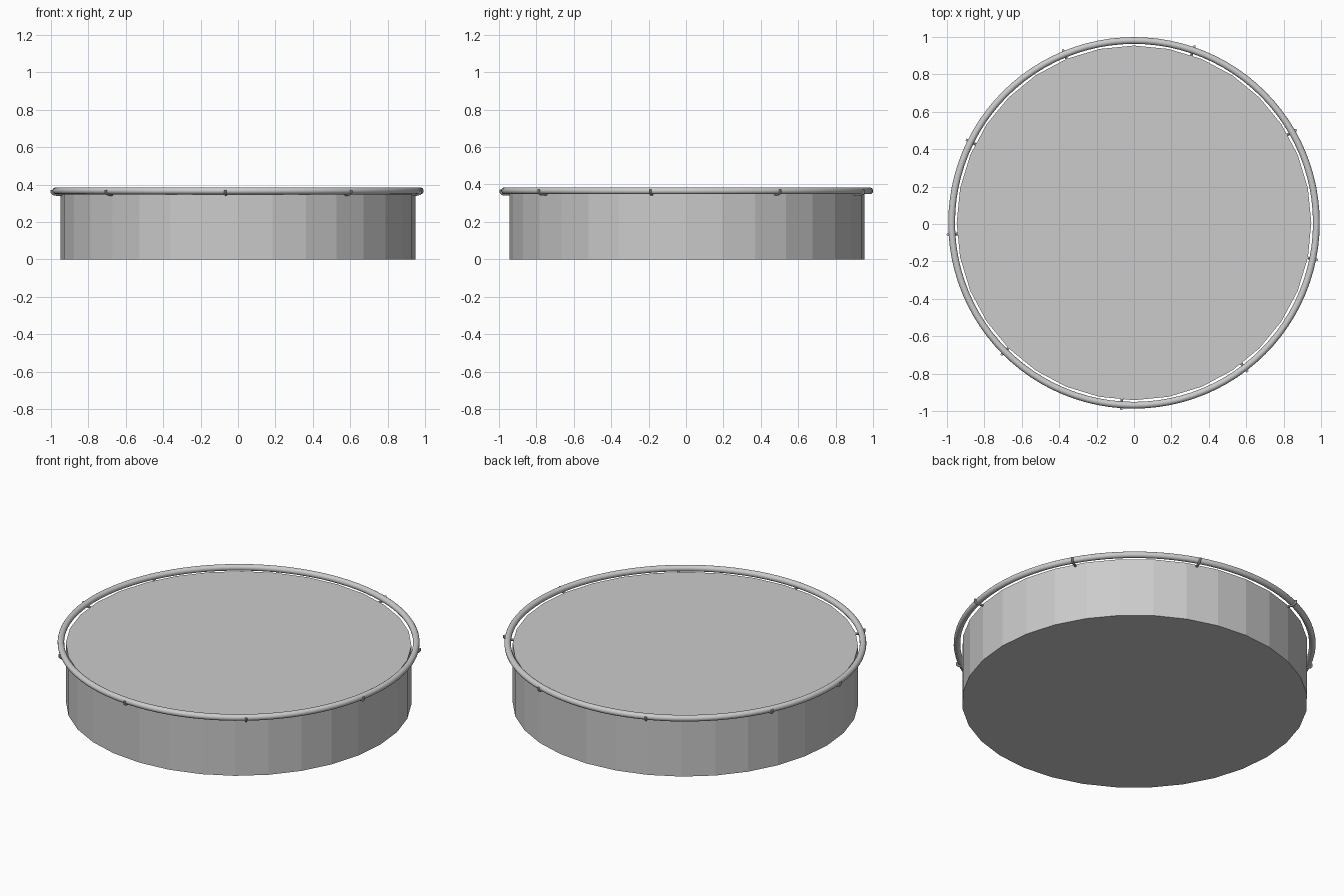
import bpy
from math import radians, cos, sin

cube = bpy.data.objects.get("Cube")
if cube:
    bpy.data.objects.remove(cube, do_unlink=True)

CENTRE_Y = 0.006
BODY_TOP = 0.355
RING_R, RING_Z, TUBE_R = 0.975, 0.366, 0.018

grey = bpy.data.materials.new("plain grey")
grey.use_nodes = True
grey.diffuse_color = (0.6, 0.6, 0.6, 1)
grey.node_tree.nodes["Principled BSDF"].inputs["Base Color"].default_value = (0.6, 0.6, 0.6, 1)


def finish(name, smooth):
    obj = bpy.context.object
    obj.name = name
    obj.data.materials.clear()
    obj.data.materials.append(grey)
    if smooth:
        bpy.ops.object.shade_smooth_by_angle(angle=radians(40))
    return obj


def hook(name, angle):
    """Thin rod that leaves the wall, dips under the ring and turns up outside it."""
    curve = bpy.data.curves.new(name, "CURVE")
    curve.dimensions = "3D"
    curve.bevel_depth = 0.007
    curve.bevel_resolution = 2
    curve.use_fill_caps = True
    path = [(0.92, 0.347), (0.975, 0.347), (0.99, 0.35), (0.997, 0.358), (0.997, 0.372)]
    spline = curve.splines.new("POLY")
    spline.points.add(len(path) - 1)
    for point, (r, z) in zip(spline.points, path):
        point.co = (r * cos(angle), r * sin(angle), z, 1)
    obj = bpy.data.objects.new(name, curve)
    obj.location.y = CENTRE_Y
    bpy.context.collection.objects.link(obj)
    bpy.ops.object.select_all(action="DESELECT")
    obj.select_set(True)
    bpy.context.view_layer.objects.active = obj
    bpy.ops.object.convert(target="MESH")
    finish(name, True)


# Faceted drum
bpy.ops.mesh.primitive_cylinder_add(vertices=32, radius=0.948, depth=BODY_TOP,
                                    location=(0, CENTRE_Y, BODY_TOP / 2))
finish("drum_body", False)

# Round rail around the rim
bpy.ops.mesh.primitive_torus_add(major_segments=96, minor_segments=16,
                                 major_radius=RING_R, minor_radius=TUBE_R,
                                 location=(0, CENTRE_Y, RING_Z))
finish("rim_rail", True)

# Nine hooks with one narrower gap at the right
for i in range(9):
    hook(f"rail_hook_{i + 1}", radians(153.6 - 41.25 * i))
